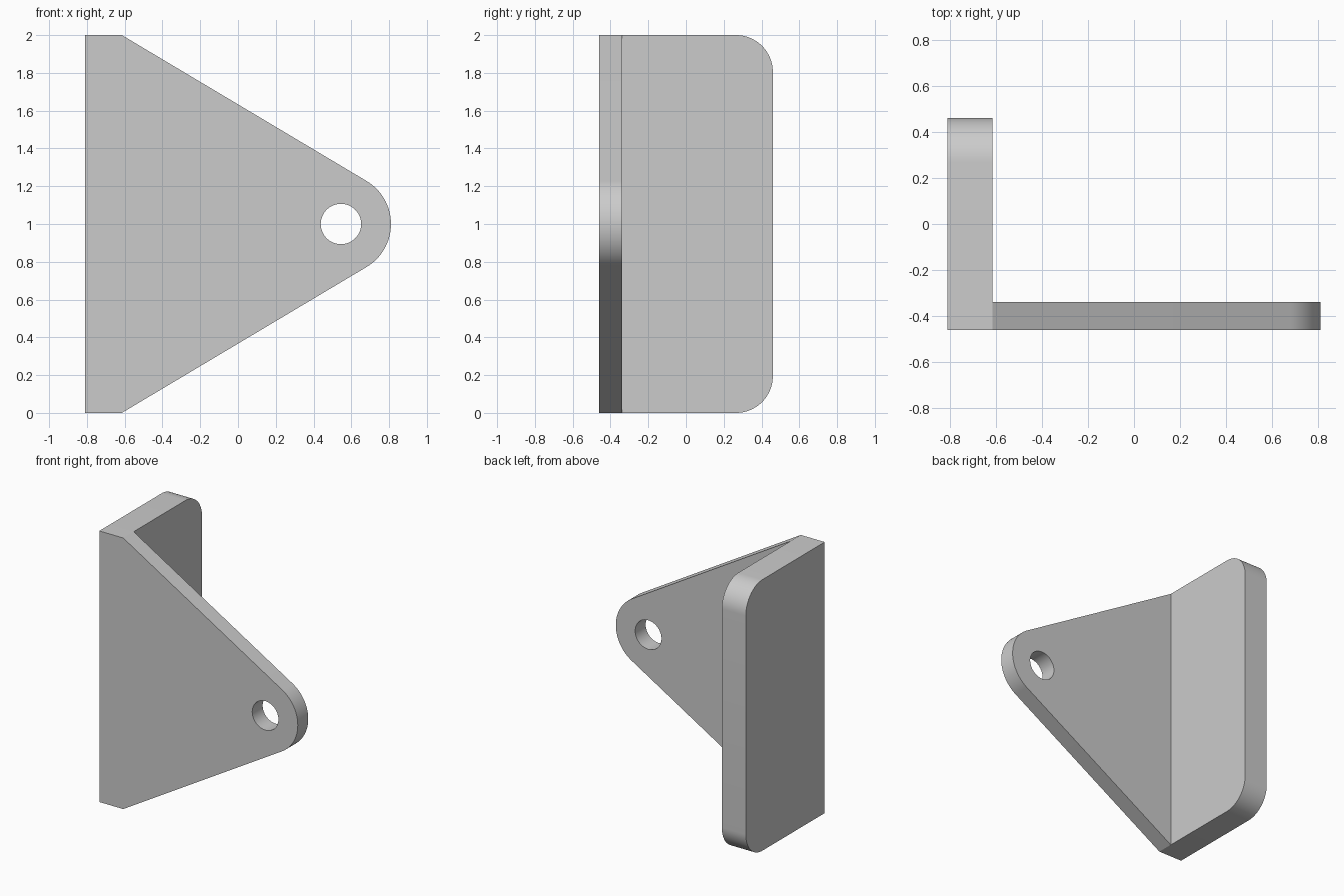
import bpy, bmesh
from math import sin, cos, asin, atan2, hypot, radians, pi
from mathutils import Vector

cube = bpy.data.objects.get("Cube")
if cube:
    bpy.data.objects.remove(cube, do_unlink=True)

GREY = (0.6, 0.6, 0.6, 1.0)
grey = bpy.data.materials.new("plain grey")
grey.use_nodes = True
grey.diffuse_color = GREY
grey.node_tree.nodes["Principled BSDF"].inputs["Base Color"].default_value = GREY


def arc(cx, cy, radius, start, end, steps):
    """Points along a circular arc."""
    angles = [start + (end - start) * i / steps for i in range(steps + 1)]
    return [(cx + radius * cos(a), cy + radius * sin(a)) for a in angles]


def prism(name, profile, to_world, direction):
    """Solid made by sweeping a flat outline along a direction."""
    bm = bmesh.new()
    face = bm.faces.new([bm.verts.new(to_world(u, v)) for u, v in profile])
    swept = bmesh.ops.extrude_face_region(bm, geom=[face], use_keep_orig=True)
    top = [g for g in swept["geom"] if isinstance(g, bmesh.types.BMVert)]
    bmesh.ops.translate(bm, vec=Vector(direction), verts=top)
    bmesh.ops.recalc_face_normals(bm, faces=bm.faces)
    mesh = bpy.data.meshes.new(name)
    bm.to_mesh(mesh)
    bm.free()
    mesh.materials.append(grey)
    obj = bpy.data.objects.new(name, mesh)
    bpy.context.collection.objects.link(obj)
    return obj


def select_only(obj):
    bpy.ops.object.select_all(action="DESELECT")
    obj.select_set(True)
    bpy.context.view_layer.objects.active = obj


LEFT, BEND, FRONT, BACK = -0.81, -0.615, -0.46, 0.46
HEIGHT, THICK = 2.0, 0.122
HOLE_X, HOLE_Z, TIP_R, HOLE_R = 0.545, 1.0, 0.265, 0.107

# Thick upright flange with rounded rear corners
R = 0.195
flange_outline = [(FRONT, HEIGHT), (FRONT, 0)]
flange_outline += arc(BACK - R, R, R, -pi / 2, 0, 16)
flange_outline += arc(BACK - R, HEIGHT - R, R, 0, pi / 2, 16)
flange = prism("upright_flange", flange_outline,
               lambda y, z: (LEFT, y, z), (BEND - LEFT, 0, 0))

# Tapering plate whose straight edges run tangent to the round tip
dx, dz = HOLE_X - BEND, HEIGHT - HOLE_Z
tangent = pi / 2 - atan2(dz, dx) + asin(TIP_R / hypot(dx, dz))
plate_outline = [(BEND, HEIGHT), (BEND, 0)]
plate_outline += arc(HOLE_X, HOLE_Z, TIP_R, -tangent, tangent, 32)
plate = prism("tapered_plate", plate_outline,
              lambda x, z: (x, FRONT, z), (0, THICK, 0))

# Round hole through the plate tip
cutter = prism("hole_cutter", arc(HOLE_X, HOLE_Z, HOLE_R, 0, 2 * pi, 48)[:-1],
               lambda x, z: (x, FRONT - 0.1, z), (0, THICK + 0.2, 0))
cutter.hide_render = True
cut = plate.modifiers.new("hole", "BOOLEAN")
cut.operation, cut.solver, cut.object = "DIFFERENCE", "EXACT", cutter
select_only(plate)
bpy.ops.object.modifier_apply(modifier=cut.name)
bpy.data.objects.remove(cutter, do_unlink=True)

# Smooth curved sides, crisp rims
for part in (flange, plate):
    select_only(part)
    bpy.ops.object.shade_smooth_by_angle(angle=radians(25))
